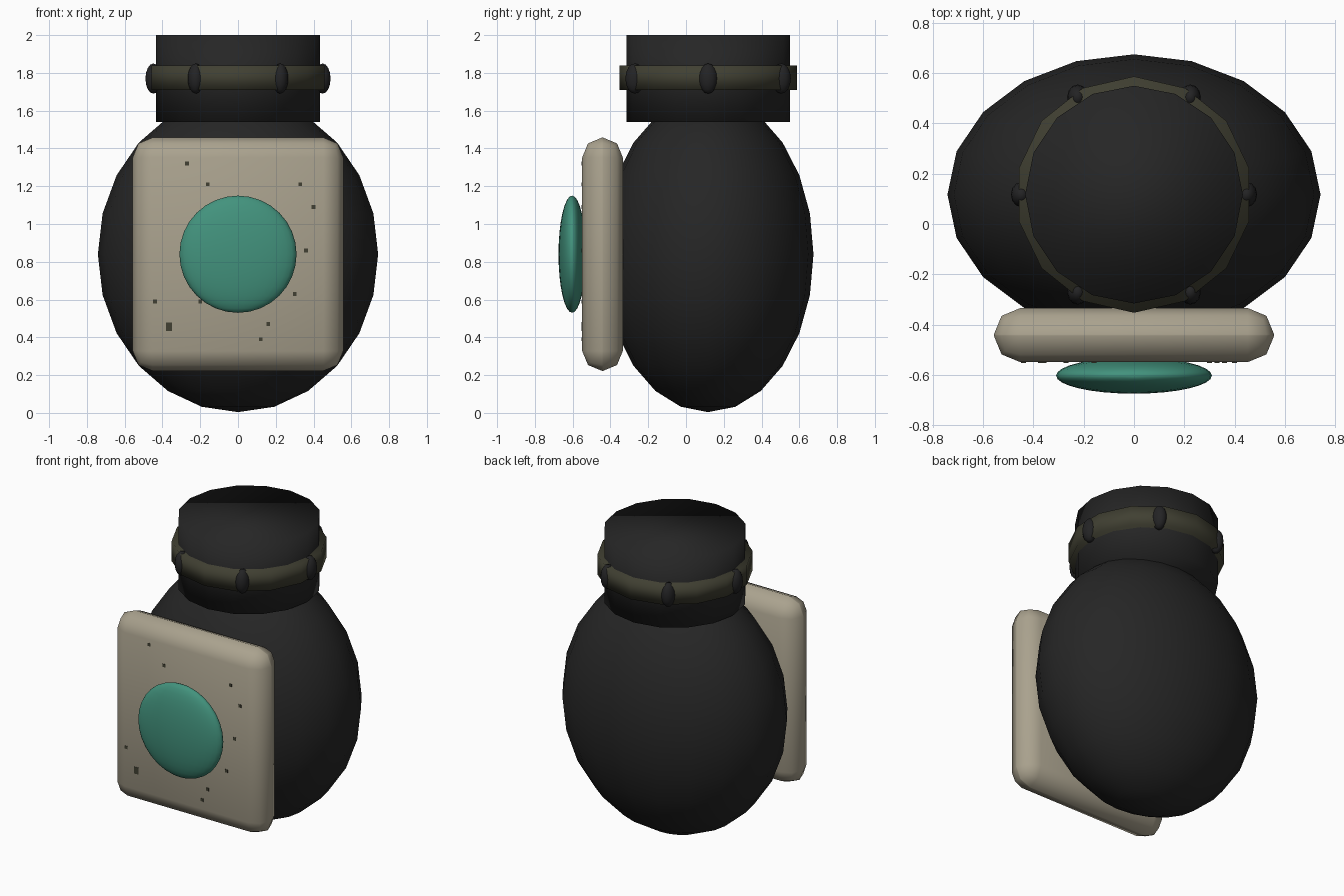
import bpy
from math import sin, cos, pi, radians

if "Cube" in bpy.data.objects:
    bpy.data.objects.remove(bpy.data.objects["Cube"], do_unlink=True)


def material(name, rgb):
    mat = bpy.data.materials.new(name)
    mat.use_nodes = True
    color = (*rgb, 1)
    mat.diffuse_color = color
    mat.node_tree.nodes["Principled BSDF"].inputs["Base Color"].default_value = color
    return mat


black = material("soft black", (0.019, 0.019, 0.019))
olive = material("dark olive", (0.052, 0.051, 0.032))
bead_black = material("bead black", (0.017, 0.017, 0.018))
beige = material("warm beige", (0.40, 0.36, 0.27))
teal = material("teal green", (0.055, 0.29, 0.205))


def finish(name, mat, scale=(1, 1, 1), smooth=True):
    obj = bpy.context.object
    obj.name = name
    obj.scale = scale
    bpy.ops.object.transform_apply(location=False, rotation=True, scale=True)
    obj.data.materials.append(mat)
    if smooth:
        bpy.ops.object.shade_smooth()
    return obj


def ellipsoid(name, mat, loc, radii, segments, rings):
    bpy.ops.mesh.primitive_uv_sphere_add(segments=segments, ring_count=rings, location=loc)
    return finish(name, mat, radii)


def cylinder(name, mat, radius, bottom, top, sides):
    bpy.ops.mesh.primitive_cylinder_add(vertices=sides, radius=radius, depth=top - bottom,
                                        location=(0, AXIS, (top + bottom) / 2))
    return finish(name, mat)


AXIS = 0.117    # y of the body and neck axis
MIDDLE = 0.84   # height of the body centre

# Body and neck
ellipsoid("body", black, (0, AXIS, MIDDLE), (0.742, 0.558, 0.836), 20, 12)
cylinder("neck", black, 0.433, 1.54, 2.0, 16)

# Collar band with six beads
cylinder("collar_band", olive, 0.47, 1.71, 1.84, 14)
for i in range(6):
    a = i * pi / 3
    ellipsoid(f"collar_bead_{i + 1}", bead_black,
              (0.448 * cos(a), AXIS + 0.448 * sin(a), 1.77), (0.042, 0.05, 0.08), 12, 8)

# Rounded chest plate
bpy.ops.mesh.primitive_cube_add(size=1, location=(0, -0.442, MIDDLE))
plate = finish("chest_plate", beige, (1.115, 0.215, 1.235), smooth=False)
bevel = plate.modifiers.new("rounded edges", "BEVEL")
bevel.width = 0.105
bevel.segments = 2
bpy.ops.object.modifier_apply(modifier=bevel.name)
bpy.ops.object.shade_smooth()

# Domed disc on the plate
ellipsoid("chest_disc", teal, (0, -0.603, MIDDLE), (0.31, 0.072, 0.31), 32, 16)

# Small specks on the plate face: x, z
specks = [(-0.27, 1.32), (-0.16, 1.21), (0.33, 1.21), (0.4, 1.09), (0.36, 0.86),
          (0.3, 0.63), (0.16, 0.47), (0.12, 0.39), (-0.44, 0.59), (-0.2, 0.59)]
for i, (x, z) in enumerate(specks):
    bpy.ops.mesh.primitive_cube_add(size=1, location=(x, -0.549, z))
    finish(f"plate_speck_{i + 1}", olive, (0.02, 0.006, 0.02), smooth=False)
bpy.ops.mesh.primitive_cube_add(size=1, location=(-0.365, -0.549, 0.455))
finish("plate_speck_large", olive, (0.032, 0.006, 0.045), smooth=False)
bpy.ops.mesh.primitive_cube_add(size=1, location=(0.515, -0.51, 1.25))
finish("edge_speck", olive, (0.02, 0.008, 0.025), smooth=False).rotation_euler.z = radians(45)
